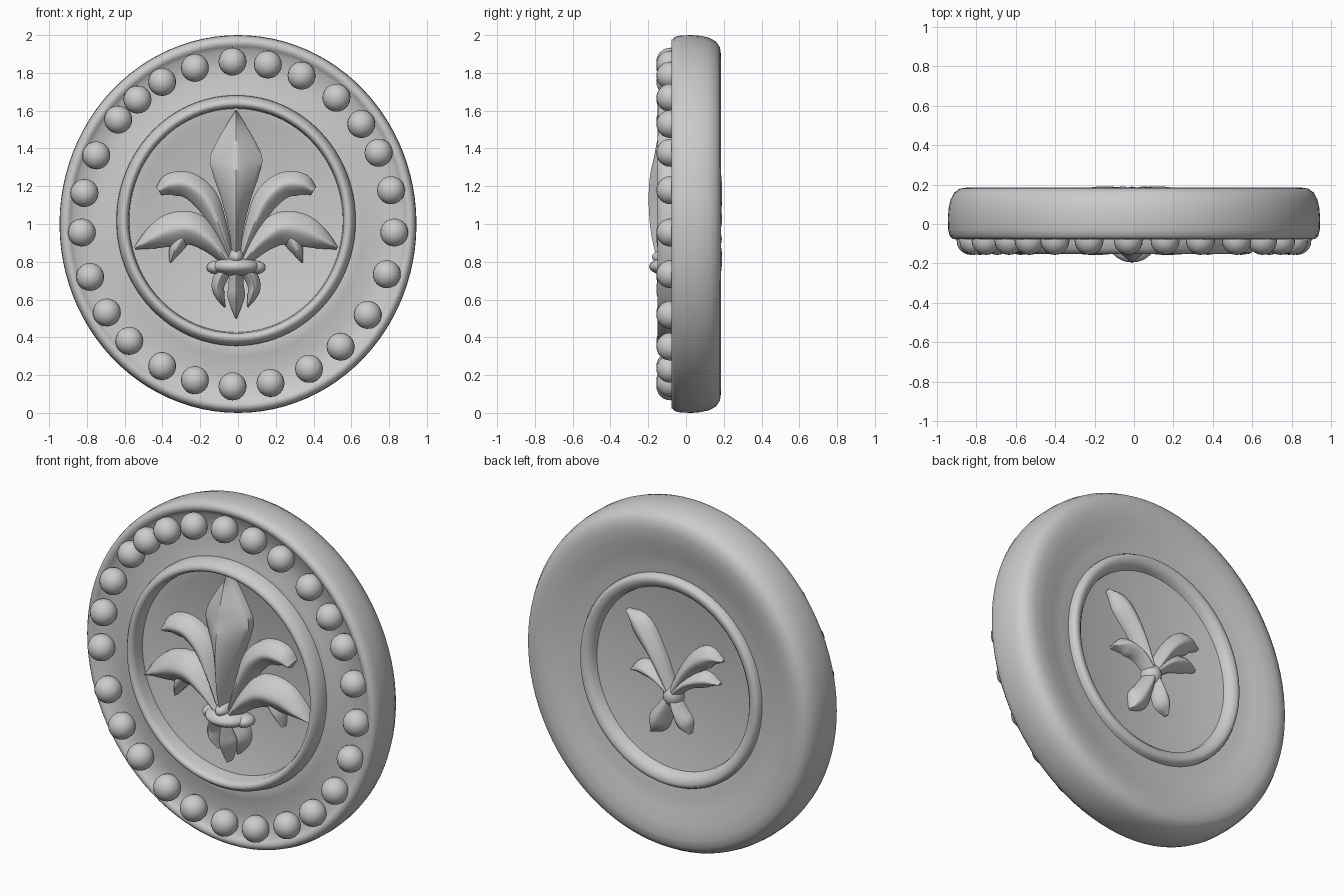
import bpy, bmesh, math
from mathutils import Vector

if "Cube" in bpy.data.objects:
    bpy.data.objects.remove(bpy.data.objects["Cube"], do_unlink=True)

stone = bpy.data.materials.new("light grey")
stone.use_nodes = True
stone.diffuse_color = (0.6, 0.6, 0.6, 1)
stone.node_tree.nodes["Principled BSDF"].inputs["Base Color"].default_value = (0.6, 0.6, 0.6, 1)

MID = -0.01      # middle line of the emblem
FRONT = -0.04    # sunken front field
BACK = 0.115     # sunken back field


def finish(name, bm, angle=50):
    bmesh.ops.remove_doubles(bm, verts=bm.verts, dist=1e-5)
    bmesh.ops.recalc_face_normals(bm, faces=bm.faces)
    mesh = bpy.data.meshes.new(name)
    bm.to_mesh(mesh)
    bm.free()
    mesh.materials.append(stone)
    ob = bpy.data.objects.new(name, mesh)
    bpy.context.collection.objects.link(ob)
    bpy.ops.object.select_all(action="DESELECT")
    ob.select_set(True)
    bpy.context.view_layer.objects.active = ob
    bpy.ops.object.shade_smooth_by_angle(angle=math.radians(angle))
    return ob


def bridge(bm, a, b):
    for i in range(len(a)):
        j = (i + 1) % len(a)
        bm.faces.new((a[i], a[j], b[j], b[i]))


def smooth_path(points, steps=5):
    """Catmull-Rom through points of any size"""
    p = [Vector(q) for q in points]
    p = [p[0] * 2 - p[1]] + p + [p[-1] * 2 - p[-2]]
    out = []
    for a, b, c, d in zip(p, p[1:], p[2:], p[3:]):
        for k in range(steps):
            t = k / steps
            out.append((b * 2 + (c - a) * t + (a * 2 - b * 5 + c * 4 - d) * t * t
                        + (b * 3 - a - c * 3 + d) * t ** 3) / 2)
    return out + [p[-2]]


def lathe(name, profile, cx, cz, sx, closed=False, segs=96):
    """Oval turning of (radius, y) points around the depth axis"""
    bm = bmesh.new()
    rings = []
    for r, y in profile:
        r = max(r, 0.001)
        rings.append([bm.verts.new((cx + sx * r * math.cos(math.tau * i / segs), y,
                                    cz + r * math.sin(math.tau * i / segs)))
                      for i in range(segs)])
    for a, b in zip(rings, rings[1:]):
        bridge(bm, a, b)
    if closed:
        bridge(bm, rings[-1], rings[0])
    else:
        bm.faces.new(rings[0])
        bm.faces.new(rings[-1])
    return finish(name, bm)


def petal(name, points, side=1, base=FRONT, out=-1, ridge=1.6, across=12):
    """Domed leaf along (x, z, half width, height) points"""
    path = smooth_path(points)
    bm = bmesh.new()
    loops = []
    for i, p in enumerate(path):
        d = path[min(i + 1, len(path) - 1)] - path[max(i - 1, 0)]
        d = Vector((d[0], d[1])).normalized()
        w, h = max(p[2], 0.004), max(p[3], 0.01)
        loop = []
        for k in range(across + 1):
            t = 2 * k / across - 1
            rise = h * (0.35 + 0.65 * (1 - abs(t) ** ridge))
            loop.append((p[0] - d.y * w * t, rise, p[1] + d.x * w * t))
        first, last = loop[0], loop[-1]
        loop = [(first[0], -0.02, first[2])] + loop + [(last[0], -0.02, last[2])]
        loops.append([bm.verts.new((MID + side * x, base + out * y, z)) for x, y, z in loop])
    for a, b in zip(loops, loops[1:]):
        bridge(bm, a, b)
    bm.faces.new(loops[0])
    bm.faces.new(loops[-1])
    return finish(name, bm)


def ball(name, centre, size, segs=20):
    bm = bmesh.new()
    bmesh.ops.create_uvsphere(bm, u_segments=segs, v_segments=segs // 2 + 2, radius=1)
    bmesh.ops.scale(bm, vec=size, verts=bm.verts)
    bmesh.ops.translate(bm, vec=centre, verts=bm.verts)
    return finish(name, bm, 60)


# Disc with a raised front rim, rounded back edge and dished back
lathe("disc", [(0, FRONT), (0.56, FRONT), (0.64, -0.075), (0.7, -0.06), (0.8, -0.048),
               (0.92, -0.05), (0.94, -0.068), (0.955, -0.078), (0.975, -0.076),
               (0.99, -0.06), (0.998, -0.03), (1, 0.03), (0.996, 0.08), (0.985, 0.125),
               (0.965, 0.16), (0.935, 0.18), (0.89, 0.186), (0.82, 0.178), (0.74, 0.158),
               (0.66, 0.142), (0.58, 0.14), (0.5, BACK), (0, BACK)], 0, 1, 0.945)

# Rounded inner rings, front and back
lathe("front_ring", [(0.665, -0.04), (0.662, -0.09), (0.652, -0.125), (0.635, -0.147),
                     (0.62, -0.152), (0.606, -0.145), (0.596, -0.12), (0.59, -0.02)],
      MID, 1.018, 0.955, True)
lathe("back_ring", [(0.615, 0.1), (0.612, 0.16), (0.6, 0.18), (0.58, 0.184),
                    (0.555, 0.174), (0.535, 0.155), (0.525, 0.1)], MID, 1.01, 0.95, True)

# Hand-set beads around the border
angles = [92, 79, 66, 51, 38, 26, 12, -3, -18, -34, -49, -63, -78, -92, -106, -119,
          -134, -147, -161, -177, 169, 155, 140, 130, 119, 106]
for n, a in enumerate(angles):
    a = math.radians(a)
    ball(f"bead_{n + 1}", (0.828 * math.cos(a), -0.083, 1 + 0.86 * math.sin(a)), (0.074,) * 3)

# Front emblem: centre leaf
petal("centre_leaf", [(0, 0.8, 0.02, 0.11), (0, 0.95, 0.035, 0.145), (0, 1.12, 0.075, 0.158),
                      (0, 1.26, 0.122, 0.15), (0, 1.35, 0.138, 0.13), (0, 1.45, 0.095, 0.11),
                      (0, 1.6, 0.004, 0.06)], ridge=1.2)

# Front emblem: paired leaves and tails
for side, word in ((1, "left"), (-1, "right")):
    petal(f"upper_leaf_{word}", [(0.03, 0.82, 0.02, 0.09), (0.095, 1.0, 0.045, 0.1),
                                 (0.16, 1.13, 0.066, 0.1), (0.25, 1.205, 0.068, 0.095),
                                 (0.345, 1.21, 0.06, 0.09), (0.41, 1.175, 0.025, 0.07)], side)
    petal(f"lower_leaf_{word}", [(0.04, 0.8, 0.03, 0.1), (0.13, 0.905, 0.062, 0.115),
                                 (0.235, 0.975, 0.088, 0.115), (0.35, 0.965, 0.088, 0.1),
                                 (0.45, 0.92, 0.055, 0.085), (0.535, 0.872, 0.008, 0.05)], side)
    petal(f"barb_{word}", [(0.28, 0.94, 0.05, 0.08), (0.32, 0.87, 0.035, 0.075),
                           (0.35, 0.795, 0.004, 0.04)], side)
    petal(f"side_tail_{word}", [(0.06, 0.76, 0.04, 0.1), (0.095, 0.68, 0.035, 0.09),
                                (0.085, 0.62, 0.025, 0.08), (0.06, 0.56, 0.004, 0.04)], side)
    ball(f"knot_{word}", (MID + side * 0.105, -0.07, 0.77), (0.052, 0.06, 0.036))
petal("centre_tail", [(0, 0.78, 0.035, 0.1), (0, 0.68, 0.04, 0.115),
                      (0, 0.61, 0.045, 0.11), (0, 0.5, 0.004, 0.05)], ridge=1.2)
ball("knot", (MID, -0.08, 0.775), (0.125, 0.115, 0.05), 28)
ball("knot_top", (MID, -0.08, 0.825), (0.045, 0.1, 0.045))

# Smaller, uneven emblem on the back: tip position, bend and half width
back_leaves = {
    "back_tall_leaf": ((0.3, 1.34), 0.04, 0.065),
    "back_upper_leaf": ((-0.32, 1.2), 0.07, 0.06),
    "back_side_leaf": ((-0.3, 1.06), 0.04, 0.045),
    "back_short_leaf": ((0.27, 1.0), 0.05, 0.045),
    "back_long_tail": ((0.14, 0.67), 0.0, 0.06),
    "back_short_tail": ((-0.11, 0.72), 0.0, 0.05),
}
for name, ((x, z), bend, w) in back_leaves.items():
    z0 = 0.93
    petal(name, [(0, z0, 0.03, 0.06),
                 (x * 0.35, z0 + (z - z0) * 0.4 + bend, w * 0.8, 0.075),
                 (x * 0.7, z0 + (z - z0) * 0.75 + bend, w, 0.068),
                 (x, z, 0.006, 0.03)], 1, BACK, 1)
ball("back_knot", (MID, BACK, 0.92), (0.06, 0.075, 0.07))
